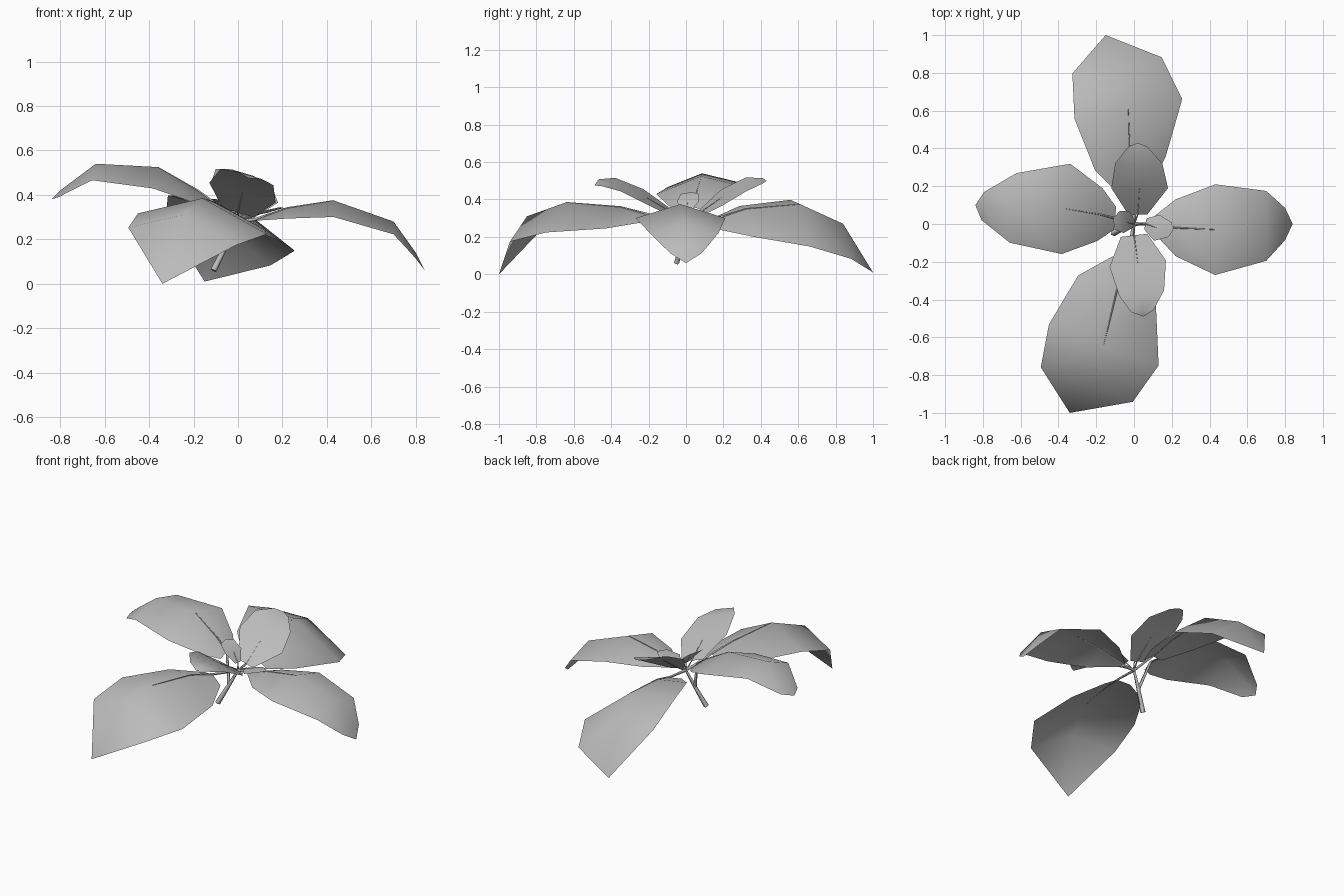
import bpy
import bmesh
from mathutils import Vector

cube = bpy.data.objects.get("Cube")
if cube:
    bpy.data.objects.remove(cube, do_unlink=True)

GREY = (0.5, 0.5, 0.5, 1.0)
material = bpy.data.materials.new("plant grey")
material.use_nodes = True
material.diffuse_color = GREY
material.node_tree.nodes["Principled BSDF"].inputs["Base Color"].default_value = GREY


def make_leaf(name, spine, widths, fold, roll):
    """Sheet folded along its midrib; the last spine point is the tip."""
    bm = bmesh.new()
    along = Vector(spine[-1]) - Vector(spine[0])
    side = Vector((along.y, -along.x, 0)).normalized()
    up = Vector((0, 0, 1))
    rows = []
    for point, width in zip(spine, widths):
        mid = Vector(point)
        left = mid - side * width + up * width * (roll - fold)
        right = mid + side * width - up * width * (roll + fold)
        rows.append([bm.verts.new(p) for p in (left, mid, right)])
    for near, far in zip(rows, rows[1:]):
        for i in (0, 1):
            bm.faces.new((near[i], near[i + 1], far[i + 1], far[i]))
    tip = bm.verts.new(spine[-1])
    for i in (0, 1):
        bm.faces.new((rows[-1][i], rows[-1][i + 1], tip))
    for face in bm.faces:
        face.smooth = True
    mesh = bpy.data.meshes.new(name)
    bm.to_mesh(mesh)
    bm.free()
    mesh.materials.append(material)
    leaf = bpy.data.objects.new(name, mesh)
    bpy.context.collection.objects.link(leaf)


def make_stem(name, points, thickness):
    """Thin four-sided stalk tapering towards its end."""
    curve = bpy.data.curves.new(name, "CURVE")
    curve.dimensions = "3D"
    curve.bevel_depth = thickness
    curve.bevel_resolution = 0
    curve.use_fill_caps = True
    line = curve.splines.new("POLY")
    line.points.add(len(points) - 1)
    for i, (node, point) in enumerate(zip(line.points, points)):
        node.co = (*point, 1)
        node.radius = 1 - 0.85 * i / (len(points) - 1)
    curve.materials.append(material)
    stem = bpy.data.objects.new(name, curve)
    bpy.context.collection.objects.link(stem)


# Large outer leaves: spine, half widths, fold, roll
large_leaves = {
    "left_leaf": (
        [(.08, 0, .29), (.22, -.02, .34), (.43, -.03, .375),
         (.7, -.01, .28), (.8, 0, .14), (.84, 0, .06)],
        [.02, .15, .24, .185, .085], .31, 0),
    "right_leaf": (
        [(-.1, .03, .36), (-.18, .05, .42), (-.36, .08, .525),
         (-.64, .085, .54), (-.8, .095, .42), (-.84, .1, .38)],
        [.06, .14, .24, .185, .075], .32, -.08),
    "front_leaf": (
        [(-.04, -.2, .32), (-.09, -.35, .36), (-.16, -.64, .385),
         (-.25, -.85, .31), (-.34, -1, 0)],
        [.08, .22, .31, .26], .37, -.15),
    "back_leaf": (
        [(0, .17, .3), (-.02, .32, .35), (-.03, .61, .375),
         (-.09, .84, .27), (-.15, 1, .01)],
        [.08, .19, .29, .24], .35, .43),
}

# Small inner leaves
small_leaves = {
    "inner_back_leaf": (
        [(.02, .05, .31), (.03, .19, .41), (.025, .32, .48),
         (.02, .41, .5), (.02, .43, .5)],
        [.05, .15, .125, .05], 0, .3),
    "inner_front_leaf": (
        [(0, -.06, .32), (.02, -.21, .41), (.04, -.365, .48),
         (.045, -.46, .49), (.05, -.49, .475)],
        [.07, .15, .12, .06], 0, -.3),
    "left_bud_leaf": (
        [(.06, 0, .31), (.12, -.02, .33), (.19, -.03, .345), (.21, -.03, .34)],
        [.03, .07, .04], .15, 0),
    "right_bud_leaf": (
        [(0, 0, .33), (-.04, .01, .39), (-.09, .02, .43), (-.11, .03, .44)],
        [.02, .06, .05], 0, 0),
}

root = (-.11, -.05, .06)
fork = (-.05, -.02, .18)
crown = (0, 0, .28)

# Leaves, each with a stalk running from the main stem into its midrib
for name, (spine, widths, fold, roll) in large_leaves.items():
    make_leaf(name, spine, widths, fold, roll)
    start = fork if name == "right_leaf" else crown
    make_stem(name + "_stalk", [start, *spine[:3]], .01)
for name, (spine, widths, fold, roll) in small_leaves.items():
    make_leaf(name, spine, widths, fold, roll)
    make_stem(name + "_stalk", [crown, *spine[:2]], .006)

# Main stem
make_stem("main_stem", [root, fork, crown, (0, 0, .33)], .016)
